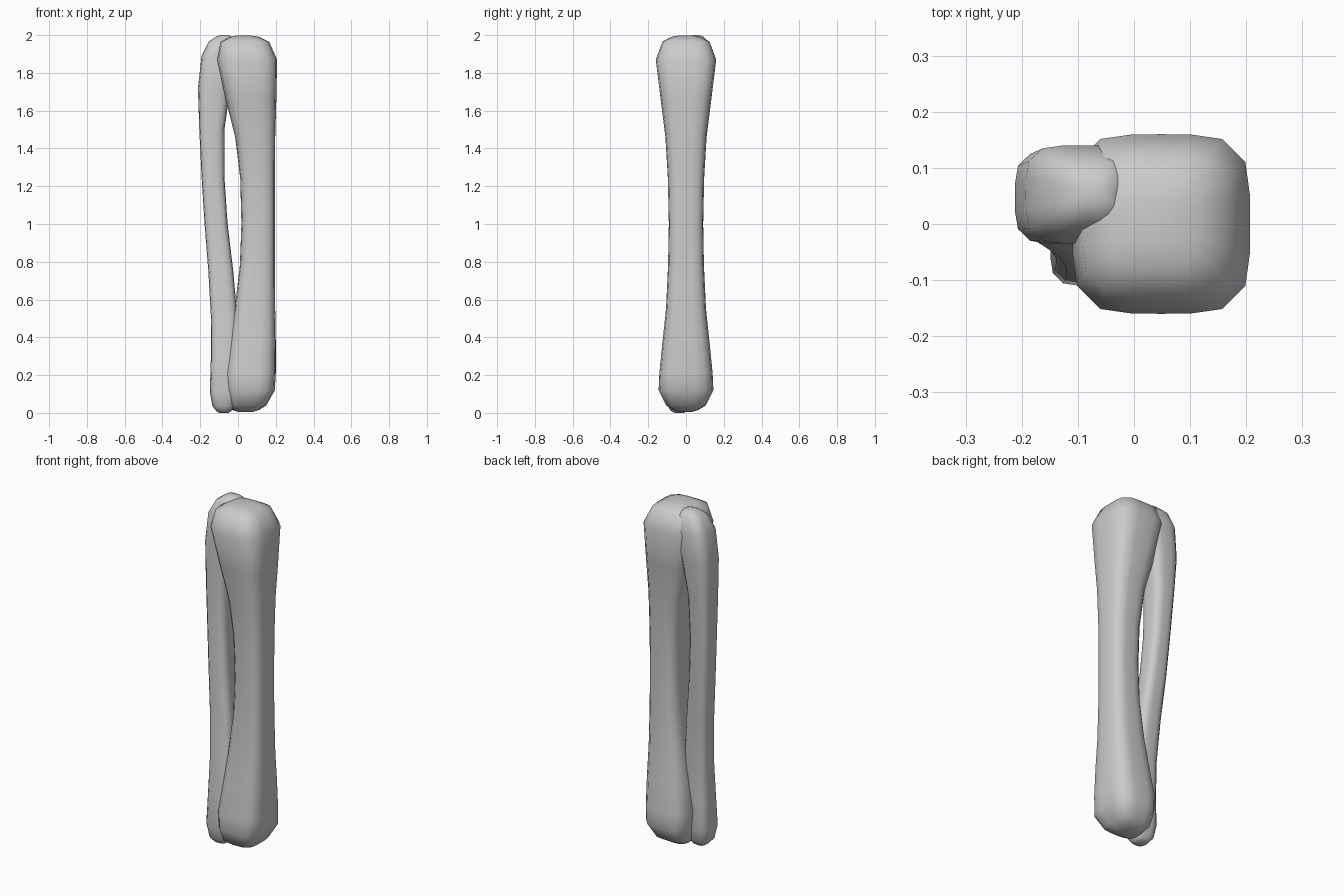
import bpy, bmesh, math


def rounded_ring(bm, x0, x1, y0, y1, z, power, sides=20):
    """One rounded-square cross-section filling the given extents."""
    cx, cy, rx, ry = (x0 + x1) / 2, (y0 + y1) / 2, (x1 - x0) / 2, (y1 - y0) / 2
    ring = []
    for i in range(sides):
        a = 2 * math.pi * i / sides
        c, s = math.cos(a), math.sin(a)
        r = (abs(c) ** power + abs(s) ** power) ** (-1 / power)
        ring.append(bm.verts.new((cx + rx * r * c, cy + ry * r * s, z)))
    return ring


def loft(name, sections, power):
    bm = bmesh.new()
    last = len(sections) - 1
    rings = []
    for i, (z, x0, x1, y0, y1) in enumerate(sections):
        p = 2.6 if i in (0, last) else 3.2 if i in (1, last - 1) else power
        rings.append(rounded_ring(bm, x0, x1, y0, y1, z, p))
    for a, b in zip(rings, rings[1:]):
        for i in range(len(a)):
            j = (i + 1) % len(a)
            bm.faces.new((a[i], a[j], b[j], b[i]))
    bm.faces.new(rings[0][::-1])
    bm.faces.new(rings[-1])
    for f in bm.faces:
        f.smooth = True
    mesh = bpy.data.meshes.new(name)
    bm.to_mesh(mesh)
    bm.free()
    obj = bpy.data.objects.new(name, mesh)
    bpy.context.collection.objects.link(obj)
    return obj


# Thick main bone: z, left, right, half depth
main = [
    (0.005, 0.00, 0.08, 0.035), (0.015, -0.03, 0.11, 0.065), (0.04, -0.05, 0.15, 0.105),
    (0.12, -0.062, 0.195, 0.145), (0.21, -0.07, 0.20, 0.141), (0.38, -0.043, 0.20, 0.124),
    (0.55, -0.018, 0.197, 0.106), (0.78, 0.01, 0.195, 0.095), (1.0, 0.018, 0.195, 0.091),
    (1.24, 0.012, 0.195, 0.096), (1.46, -0.015, 0.197, 0.109), (1.66, -0.065, 0.203, 0.134),
    (1.87, -0.11, 0.207, 0.16), (1.965, -0.092, 0.165, 0.125), (1.99, -0.045, 0.115, 0.08),
    (1.998, -0.01, 0.07, 0.04)]
loft("thick_bone", [(z, l, r, -d, d) for z, l, r, d in main], 4.2)

# Thin slanted bone behind: z, left, right, front, back
thin = [
    (0.0, -0.10, -0.05, -0.06, -0.01), (0.01, -0.115, -0.035, -0.08, 0.005),
    (0.035, -0.135, -0.02, -0.095, 0.02), (0.11, -0.149, -0.005, -0.11, 0.035),
    (0.28, -0.144, 0.0, -0.10, 0.035), (0.5, -0.143, -0.003, -0.08, 0.04),
    (0.75, -0.157, -0.025, -0.06, 0.055), (1.0, -0.177, -0.055, -0.045, 0.075),
    (1.25, -0.193, -0.072, -0.035, 0.09), (1.5, -0.205, -0.072, -0.033, 0.11),
    (1.72, -0.212, -0.04, -0.035, 0.13), (1.89, -0.193, 0.0, -0.035, 0.14),
    (1.965, -0.155, -0.012, -0.01, 0.12), (1.99, -0.12, -0.03, 0.015, 0.095),
    (2.0, -0.095, -0.05, 0.035, 0.075)]
loft("thin_bone", thin, 4.0)
